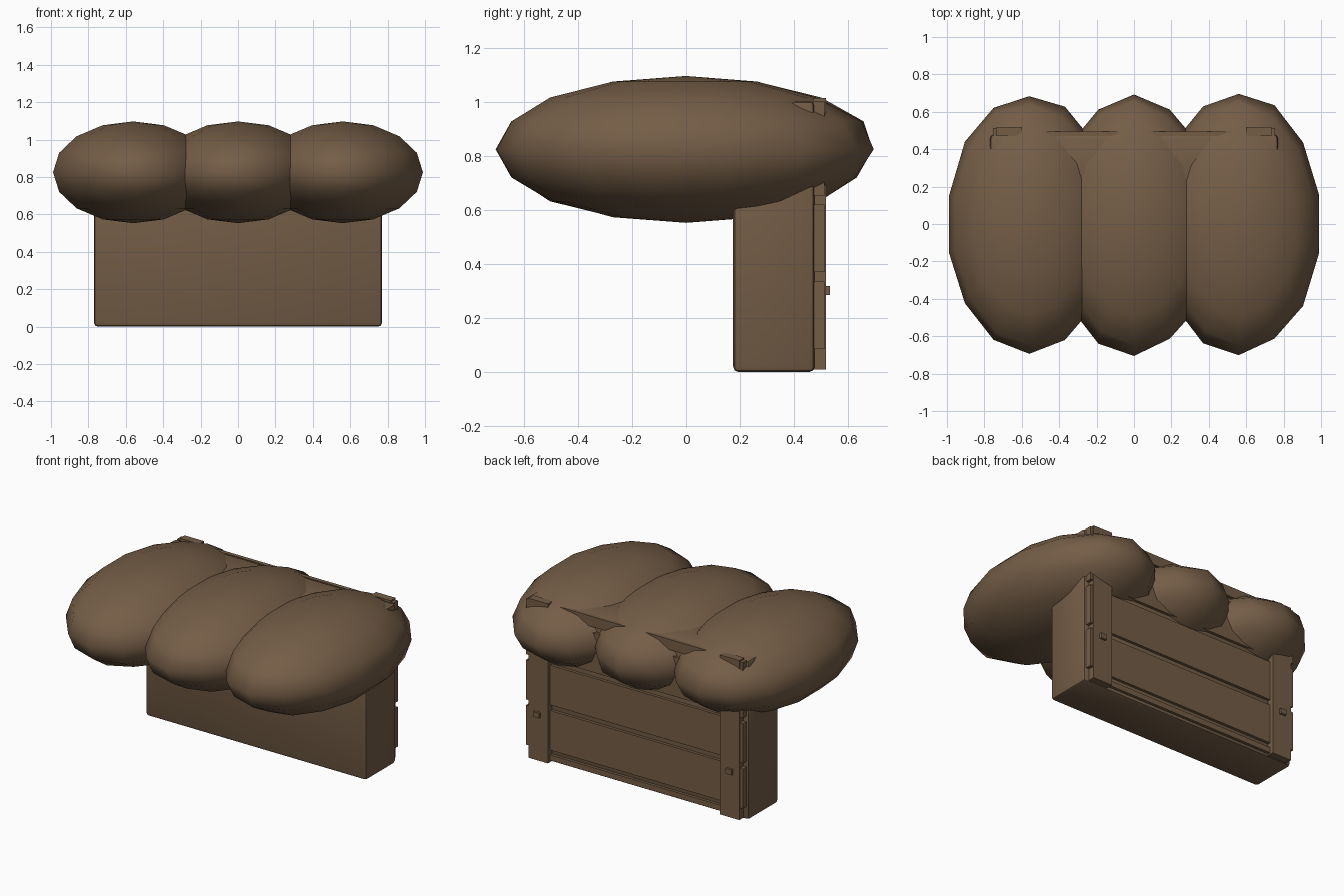
import bpy, bmesh, math, random
from mathutils import Vector

if "Cube" in bpy.data.objects:
    bpy.data.objects.remove(bpy.data.objects["Cube"])

random.seed(4)
mat = bpy.data.materials.new("earth_brown")
mat.diffuse_color = (0.175, 0.110, 0.062, 1)
mat.use_nodes = True
mat.node_tree.nodes["Principled BSDF"].inputs["Base Color"].default_value = mat.diffuse_color


def finish(ob, angle=40):
    ob.data.materials.append(mat)
    bpy.ops.object.select_all(action='DESELECT')
    ob.select_set(True)
    bpy.context.view_layer.objects.active = ob
    bpy.ops.object.shade_smooth_by_angle(angle=math.radians(angle))


def box(name, x0, x1, y0, y1, z0, z1, bevel=0.0):
    me = bpy.data.meshes.new(name)
    bm = bmesh.new()
    bmesh.ops.create_cube(bm, size=1)
    for v in bm.verts:
        v.co = Vector(((x0 + x1) / 2 + v.co.x * (x1 - x0),
                       (y0 + y1) / 2 + v.co.y * (y1 - y0),
                       (z0 + z1) / 2 + v.co.z * (z1 - z0)))
    if bevel:
        bmesh.ops.bevel(bm, geom=bm.edges[:], offset=bevel, segments=2,
                        profile=0.5, affect='EDGES')
    bm.to_mesh(me)
    bm.free()
    ob = bpy.data.objects.new(name, me)
    bpy.context.collection.objects.link(ob)
    finish(ob)
    return ob


# Three overlapping bags: 14-sided, 8-ring ellipsoids, slightly uneven at the ends
for i in (-1, 0, 1):
    bpy.ops.mesh.primitive_uv_sphere_add(segments=14, ring_count=8, radius=1)
    bag = bpy.context.object
    bag.name = "bag_%d" % (i + 2)
    for v in bag.data.vertices:
        wobble = 1 + random.uniform(-0.025, 0.025)
        v.co = Vector((0.56 * i + v.co.x * 0.44,
                       v.co.y * 0.695 * wobble,
                       0.825 + v.co.z * 0.272))
    finish(bag, 60)

# Main wall with softened edges
box("wall", -0.77, 0.77, 0.175, 0.477, 0.0, 1.005, 0.02)

# Back boards with narrow gaps, each with raised edge blocks at both ends
boards = [(0.02, 0.055), (0.085, 0.335), (0.37, 0.62), (0.655, 0.905), (0.94, 1.005)]
for n, (z0, z1) in enumerate(boards):
    box("back_board_%d" % n, -0.735, 0.735, 0.47, 0.495, z0, z1)
    if n:
        for s in (-1, 1):
            a, b = sorted((s * 0.725, s * 0.755))
            box("board_end_%d" % n, a, b, 0.47, 0.513, z0, z1)

# Upright posts with a square bolt
for s in (-1, 1):
    a, b = sorted((s * 0.6, s * 0.735))
    box("post", a, b, 0.47, 0.518, 0.01, 1.015)
    a, b = sorted((s * 0.65, s * 0.69))
    box("bolt", a, b, 0.51, 0.533, 0.285, 0.318)
